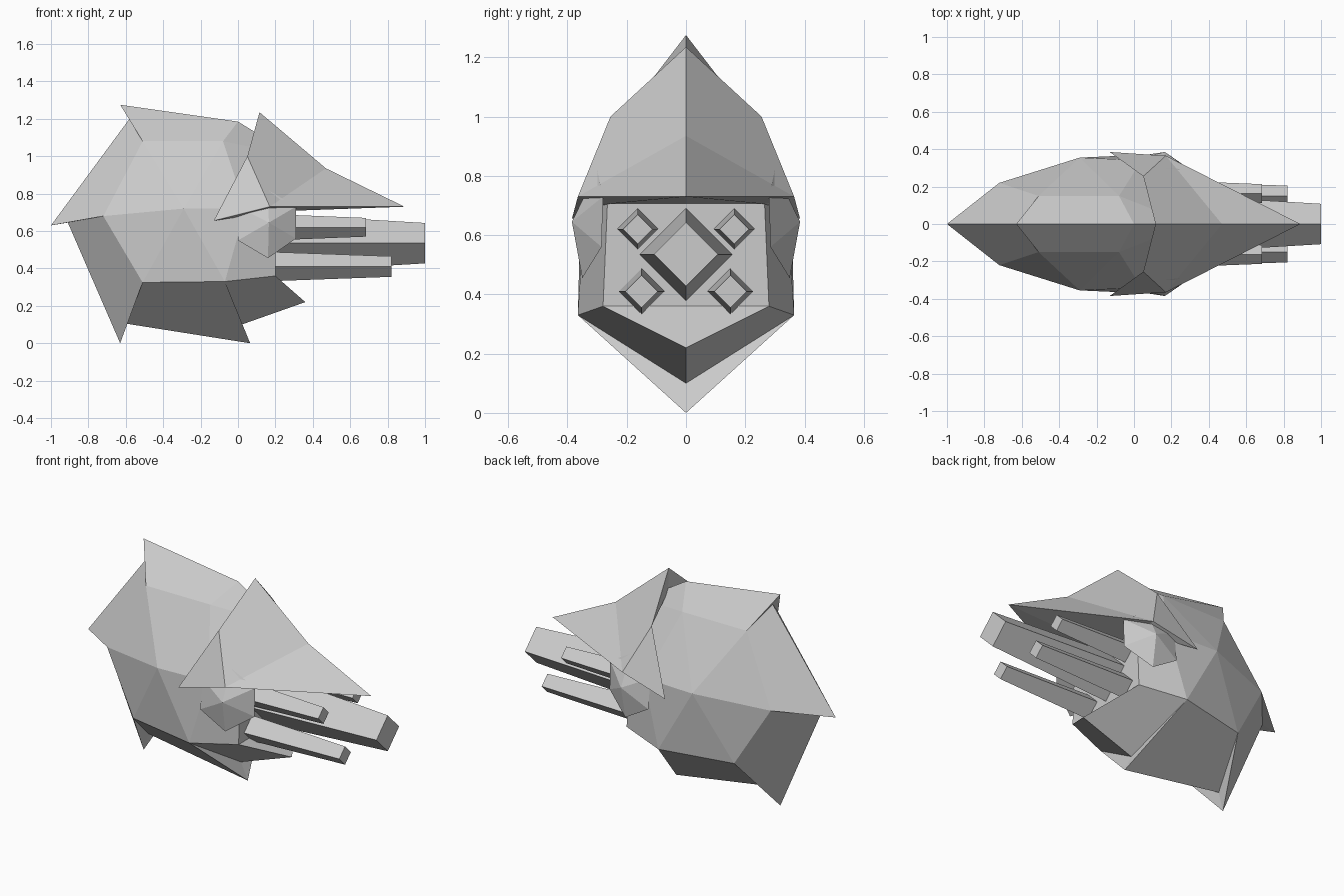
import bpy
import bmesh
from mathutils import Vector

cube = bpy.data.objects.get("Cube")
if cube:
    bpy.data.objects.remove(cube, do_unlink=True)

GREY = 0.6
hull_grey = bpy.data.materials.new("hull_grey")
hull_grey.use_nodes = True
hull_grey.diffuse_color = (GREY, GREY, GREY, 1)
hull_grey.node_tree.nodes["Principled BSDF"].inputs["Base Color"].default_value = (GREY, GREY, GREY, 1)


def finish(name, bm):
    """Weld, orient and link a flat shaded part."""
    bmesh.ops.remove_doubles(bm, verts=bm.verts, dist=0.0001)
    bmesh.ops.recalc_face_normals(bm, faces=bm.faces)
    mesh = bpy.data.meshes.new(name)
    bm.to_mesh(mesh)
    bm.free()
    mesh.materials.append(hull_grey)
    part = bpy.data.objects.new(name, mesh)
    bpy.context.collection.objects.link(part)
    return part


def mirrored_shell(name, points, panels):
    """Build named panels on the +y side and their mirror image on -y."""
    bm = bmesh.new()
    for side in (1, -1):
        verts = {key: bm.verts.new((x, y * side, z)) for key, (x, y, z) in points.items()}
        for panel in panels:
            bm.faces.new([verts[key] for key in panel.split()])
    return finish(name, bm)


# Armoured body: overlapping plates round a faceted flank
body_points = {
    "top_tip": (-.63, 0, 1.275), "top_end": (0, 0, 1.185),
    "nose_root": (-.58, 0, 1.2), "nose_tip": (-1, 0, .63),
    "chin_root": (-.91, 0, .645), "chin_tip": (-.63, 0, 0),
    "belly_root": (-.6, 0, .105), "belly_tip": (.065, 0, 0),
    "tail_root": (.02, 0, .1), "tail_tip": (.36, 0, .22),
    "brow": (-.51, .15, 1.08), "cheek": (-.72, .22, .68),
    "jaw": (-.51, .27, .325), "hip": (-.07, .365, .33),
    "heel": (.2, .28, .36), "rim": (.2, .265, .71),
    "shoulder": (.04, .34, .72), "crown": (-.08, .15, 1.08),
    "flank": (-.29, .355, .72), "back": (.3, 0, 1),
    "wall_top": (.2, 0, .71), "wall_foot": (.2, 0, .36),
}
body_panels = [
    # plates
    "top_tip top_end crown brow",
    "nose_root nose_tip cheek brow",
    "chin_root chin_tip jaw cheek",
    "belly_root belly_tip hip jaw",
    "tail_root tail_tip heel hip",
    # plate undersides
    "top_tip nose_root brow",
    "nose_tip chin_root cheek",
    "chin_tip belly_root jaw",
    "belly_tip tail_root hip",
    # rear shoulder and rear wall
    "hip heel rim shoulder",
    "crown shoulder rim back",
    "top_end crown back",
    "back rim wall_top",
    "rim heel wall_foot wall_top",
    "heel tail_tip wall_foot",
]
ring = ["brow", "cheek", "jaw", "hip", "shoulder", "crown"]
body_panels += [f"flank {a} {b}" for a, b in zip(ring, ring[1:] + ring[:1])]
mirrored_shell("body", body_points, body_panels)

# Pointed hood over the rear
hood_points = {
    "peak": (.115, 0, 1.235), "front_edge": (.05, .255, 1),
    "side_tip": (-.13, .385, .655), "side": (.17, .365, .73),
    "ridge": (.47, 0, .935), "rear_tip": (.89, 0, .73),
    "inner_side": (.2, .265, .705), "inner_mid": (.2, 0, .705),
    "inner_top": (.12, 0, 1.09),
}
mirrored_shell("hood", hood_points, [
    "peak front_edge side ridge",
    "front_edge side_tip side",
    "side ridge rear_tip",
    "rear_tip side inner_side inner_mid",
    "side side_tip inner_side",
    "peak front_edge inner_top",
    "front_edge side_tip inner_side inner_top",
])

# Faceted side knobs
knob_points = {
    "apex": (.165, .385, .645), "a": (0, .36, .55), "b": (.16, .35, .455),
    "c": (.31, .285, .56), "d": (.31, .28, .73), "e": (.16, .3, .82), "f": (0, .34, .73),
}
mirrored_shell("side_knobs", knob_points,
               [f"apex {a} {b}" for a, b in zip("abcdef", "bcdefa")] + ["a b c d e f"])


# Tapered diamond section barrels
def barrel(name, y, z, end, root_size, end_size):
    bm = bmesh.new()
    loops = []
    for x, r in ((.18, root_size), (end, end_size)):
        corners = ((r, 0), (0, r), (-r, 0), (0, -r))
        loops.append([bm.verts.new(Vector((x, y + dy, z + dz))) for dy, dz in corners])
    root, tip = loops
    bm.faces.new(root)
    bm.faces.new(tip)
    for i in range(4):
        j = (i + 1) % 4
        bm.faces.new((root[i], root[j], tip[j], tip[i]))
    finish(name, bm)


barrel("main_barrel", 0, .535, 1, .157, .108)
for label, side in (("back", 1), ("front", -1)):
    barrel("upper_barrel_" + label, .163 * side, .62, .685, .07, .05)
    barrel("lower_barrel_" + label, .15 * side, .41, .82, .078, .055)
